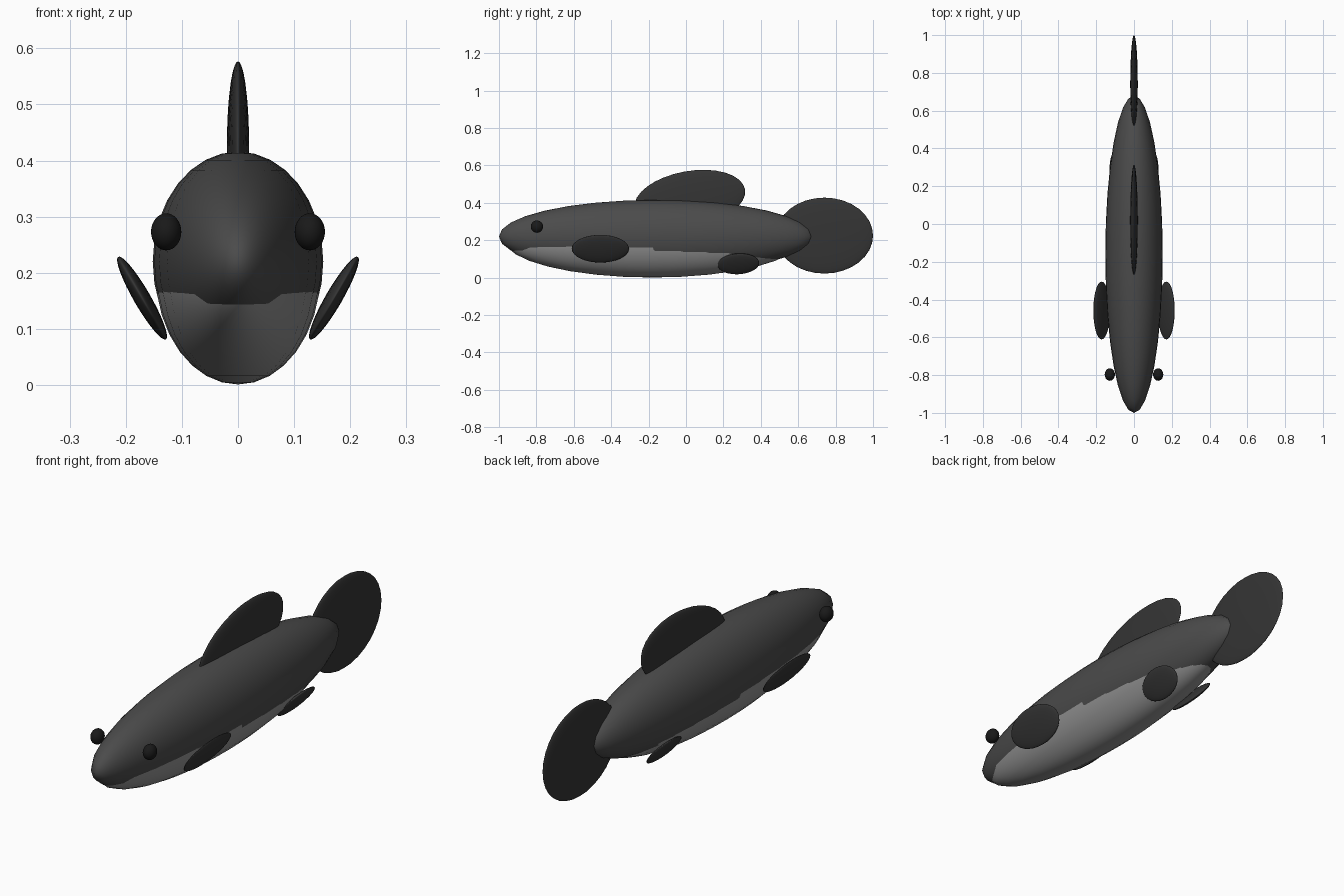
import bpy
from math import radians

if "Cube" in bpy.data.objects:
    bpy.data.objects.remove(bpy.data.objects["Cube"])


def material(name, value):
    m = bpy.data.materials.new(name)
    m.diffuse_color = (value, value, value, 1)
    m.use_nodes = True
    m.node_tree.nodes["Principled BSDF"].inputs["Base Color"].default_value = m.diffuse_color
    return m


BACK = material("back_grey", 0.07)
PALE = material("belly_grey", 0.28)
FIN = material("fin_grey", 0.035)
BLACK = material("eye_black", 0.01)


def ellipsoid(name, centre, half, mat, rot=(0, 0, 0)):
    """Smooth stretched sphere; half = half sizes, rot in degrees."""
    bpy.ops.mesh.primitive_uv_sphere_add(segments=32, ring_count=16, radius=1, location=centre,
                                         rotation=[radians(a) for a in rot])
    ob = bpy.context.object
    ob.name = name
    ob.scale = half
    ob.data.materials.append(mat)
    bpy.ops.object.shade_smooth()
    return ob


# Body and the paler belly that emerges below it
ellipsoid("body", (0, -0.16, 0.22), (0.152, 0.84, 0.196), BACK)
ellipsoid("belly", (0, -0.18, 0.201), (0.147, 0.79, 0.2), PALE)

# Fins on the centre line
ellipsoid("tail_fin", (0, 0.74, 0.225), (0.02, 0.26, 0.203), FIN)
ellipsoid("dorsal_fin", (0, 0.02, 0.42), (0.02, 0.3, 0.15), FIN, (10, 0, 0))

# Paired fins and eyes
for side, s in (("left", 1), ("right", -1)):
    ellipsoid("pectoral_fin_" + side, (s * 0.171, -0.458, 0.155),
              (0.015, 0.153, 0.085), FIN, (0, s * 30, 0))
    ellipsoid("pelvic_fin_" + side, (s * 0.088, 0.28, 0.074),
              (0.014, 0.112, 0.068), FIN, (5, s * 36, 0))
    ellipsoid("eye_" + side, (s * 0.128, -0.797, 0.273), (0.027, 0.033, 0.033), BLACK)
